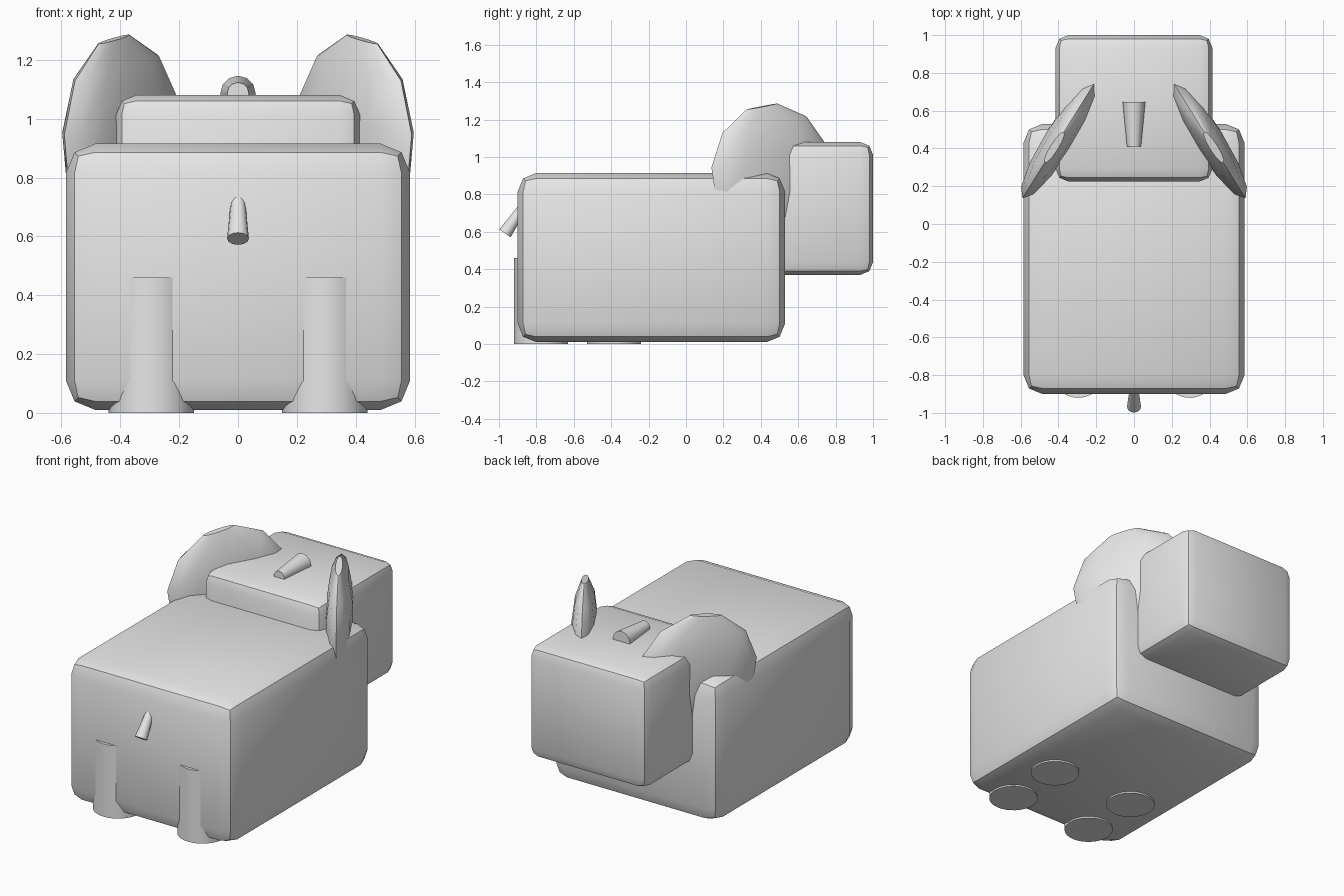
import bpy
import math
from mathutils import Matrix, Vector

cube = bpy.data.objects.get("Cube")
if cube:
    bpy.data.objects.remove(cube, do_unlink=True)

grey = bpy.data.materials.new("light_grey")
grey.use_nodes = True
grey.diffuse_color = (0.8, 0.8, 0.8, 1)
grey.node_tree.nodes["Principled BSDF"].inputs["Base Color"].default_value = grey.diffuse_color


def finish(name, angle=35):
    ob = bpy.context.object
    ob.name = name
    ob.data.materials.append(grey)
    bpy.ops.object.shade_smooth_by_angle(angle=math.radians(angle))
    return ob


def rounded_box(name, low, high, bevel):
    low, high = Vector(low), Vector(high)
    bpy.ops.mesh.primitive_cube_add(size=1, location=(low + high) / 2)
    bpy.context.object.scale = high - low
    bpy.ops.object.transform_apply(location=False, rotation=False, scale=True)
    mod = bpy.context.object.modifiers.new("rounding", 'BEVEL')
    mod.width = bevel
    mod.segments = 2
    bpy.ops.object.modifier_apply(modifier=mod.name)
    return finish(name)


def tapered_rod(name, start, end, r_start, r_end, sides):
    start, end = Vector(start), Vector(end)
    axis = end - start
    bpy.ops.mesh.primitive_cone_add(vertices=sides, radius1=r_start, radius2=r_end, depth=axis.length)
    ob = finish(name)
    ob.matrix_world = Matrix.Translation((start + end) / 2) @ axis.to_track_quat('Z', 'Y').to_matrix().to_4x4()
    return ob


def ear(name, side):
    # Flattened faceted ball with flat poles, built from stacked rings
    radius, thickness, sides = 0.38, 0.08, 12
    lats = [math.radians(a) for a in range(-75, 76, 30)]
    verts, faces = [], []
    for lat in lats:
        for i in range(sides):
            a = math.tau * i / sides
            verts.append((radius * math.cos(lat) * math.cos(a),
                          thickness * math.cos(lat) * math.sin(a),
                          radius * math.sin(lat)))
    for r in range(len(lats) - 1):
        for i in range(sides):
            j = (i + 1) % sides
            b = r * sides
            faces.append((b + i, b + j, b + sides + j, b + sides + i))
    faces.append(tuple(reversed(range(sides))))
    faces.append(tuple(range(len(verts) - sides, len(verts))))
    mesh = bpy.data.meshes.new(name)
    # Lean in the plane of the ear, then swing outwards
    swing = Matrix.Rotation(math.radians(-58), 4, 'Z') @ Matrix.Rotation(math.radians(9.5), 4, 'Y')
    place = Matrix.Translation((0.39, 0.457, 0.908)) @ swing
    points = [place @ Vector(v) for v in verts]
    if side < 0:
        points = [Vector((-p.x, p.y, p.z)) for p in points]
        faces = [f[::-1] for f in faces]
    mesh.from_pydata(points, [], faces)
    ob = bpy.data.objects.new(name, mesh)
    bpy.context.collection.objects.link(ob)
    bpy.ops.object.select_all(action='DESELECT')
    ob.select_set(True)
    bpy.context.view_layer.objects.active = ob
    finish(name)


# Body and head
rounded_box("body", (-0.585, -0.9, 0.01), (0.585, 0.53, 0.915), 0.1)
rounded_box("head", (-0.415, 0.225, 0.37), (0.415, 1.0, 1.08), 0.068)

# Ears and legs, one set per side
for side, label in ((1, "left"), (-1, "right")):
    ear(label + "_ear", side)
    for y, place in ((-0.775, "front"), (-0.385, "rear")):
        tapered_rod(f"{label}_{place}_leg", (side * 0.295, y, 0), (side * 0.295, y, 0.46), 0.145, 0.145, 32)

# Stub on the head and tail on the body
tapered_rod("head_stub", (0, 0.645, 1.086), (0, 0.41, 1.086), 0.06, 0.037, 12)
tapered_rod("tail", (0, -0.968, 0.592), (0, -0.85, 0.765), 0.037, 0.02, 12)
